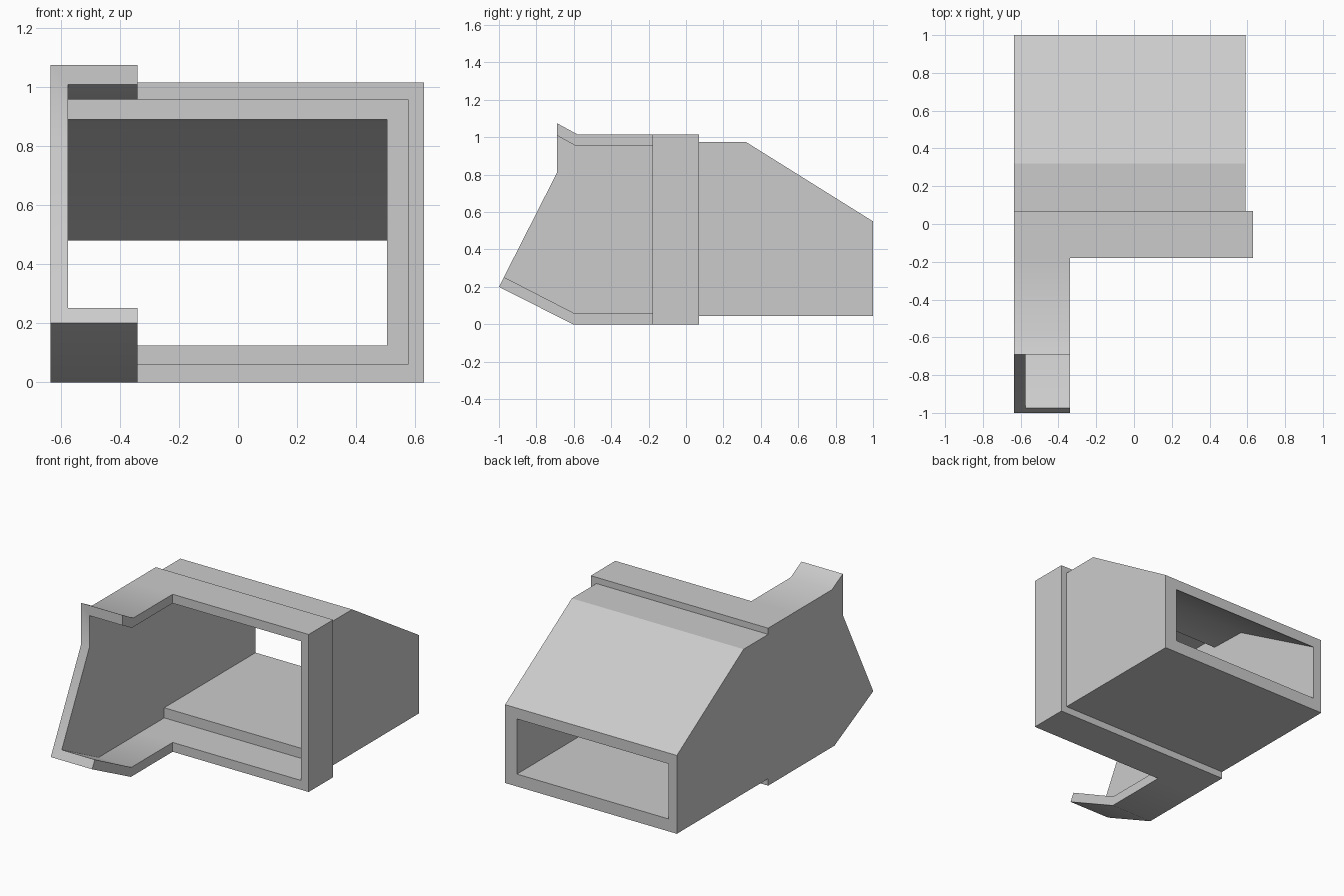
import bpy
import bmesh
import math

if "Cube" in bpy.data.objects:
    bpy.data.objects.remove(bpy.data.objects["Cube"], do_unlink=True)

grey = bpy.data.materials.new("plain grey")
grey.use_nodes = True
grey.diffuse_color = (0.6, 0.6, 0.6, 1)
grey.node_tree.nodes["Principled BSDF"].inputs["Base Color"].default_value = (0.6, 0.6, 0.6, 1)

RIGHT, LEFT = -0.635, 0.63   # outer sides of the front frame
WALL = 0.06                  # sheet thickness of frame and arm


def extrude_x(name, profile, x0, x1, cutter=False):
    """Solid made by extruding a (y, z) profile from x0 to x1."""
    bm = bmesh.new()
    face = bm.faces.new([bm.verts.new((x0, y, z)) for y, z in profile])
    moved = bmesh.ops.extrude_face_region(bm, geom=[face])["geom"]
    verts = [v for v in moved if isinstance(v, bmesh.types.BMVert)]
    bmesh.ops.translate(bm, verts=verts, vec=(x1 - x0, 0, 0))
    bmesh.ops.recalc_face_normals(bm, faces=bm.faces[:])
    mesh = bpy.data.meshes.new(name)
    bm.to_mesh(mesh)
    bm.free()
    mesh.materials.append(grey)
    obj = bpy.data.objects.new(name, mesh)
    bpy.context.scene.collection.objects.link(obj)
    obj.hide_render = cutter
    return obj


def box_profile(y0, y1, z0, z1):
    return [(y0, z0), (y1, z0), (y1, z1), (y0, z1)]


def cut(obj, cutter):
    """Subtract the cutter, then remove it."""
    mod = obj.modifiers.new("opening", "BOOLEAN")
    mod.operation = "DIFFERENCE"
    mod.solver = "EXACT"
    mod.object = cutter
    bpy.context.view_layer.objects.active = obj
    bpy.ops.object.modifier_apply(modifier=mod.name)
    bpy.data.objects.remove(cutter, do_unlink=True)


# Rear housing with a tapering tunnel
housing = extrude_x("rear_housing",
                    [(0.07, 0.045), (1, 0.045), (1, 0.55), (0.32, 0.975), (0.07, 0.975)],
                    RIGHT, 0.59)
cut(housing, extrude_x("tunnel_cutter",
                       [(0, 0.125), (1.068, 0.125), (1.068, 0.44), (0.32, 0.882), (0, 0.892)],
                       RIGHT + WALL, 0.505, True))

# Front frame around the mouth of the tunnel
frame = extrude_x("front_frame", box_profile(-0.18, 0.07, 0, 1.015), RIGHT, LEFT)
cut(frame, extrude_x("mouth_cutter", box_profile(-0.3, 0.2, WALL, 0.957),
                     RIGHT + WALL, LEFT - 0.055, True))

# Side arm: a channel with a full plate and two bent flanges
arm = extrude_x("side_arm",
                [(-0.18, 0), (-0.605, 0), (-1, 0.2), (-0.69, 0.81), (-0.69, 1.075),
                 (-0.58, 1.015), (-0.18, 1.015)], RIGHT, -0.34)
cut(arm, extrude_x("channel_cutter",
                   [(0, WALL), (-0.6, WALL), (-0.973, 0.252), (-1.2, 0.369), (-1.2, 1.28),
                    (-0.69, 1.009), (-0.595, 0.957), (0, 0.957)],
                   RIGHT + WALL, 0, True))

# Soft shading over shallow bends only
bpy.ops.object.select_all(action="DESELECT")
for part in (housing, frame, arm):
    part.select_set(True)
    bpy.context.view_layer.objects.active = part
bpy.ops.object.shade_smooth_by_angle(angle=math.radians(30))
